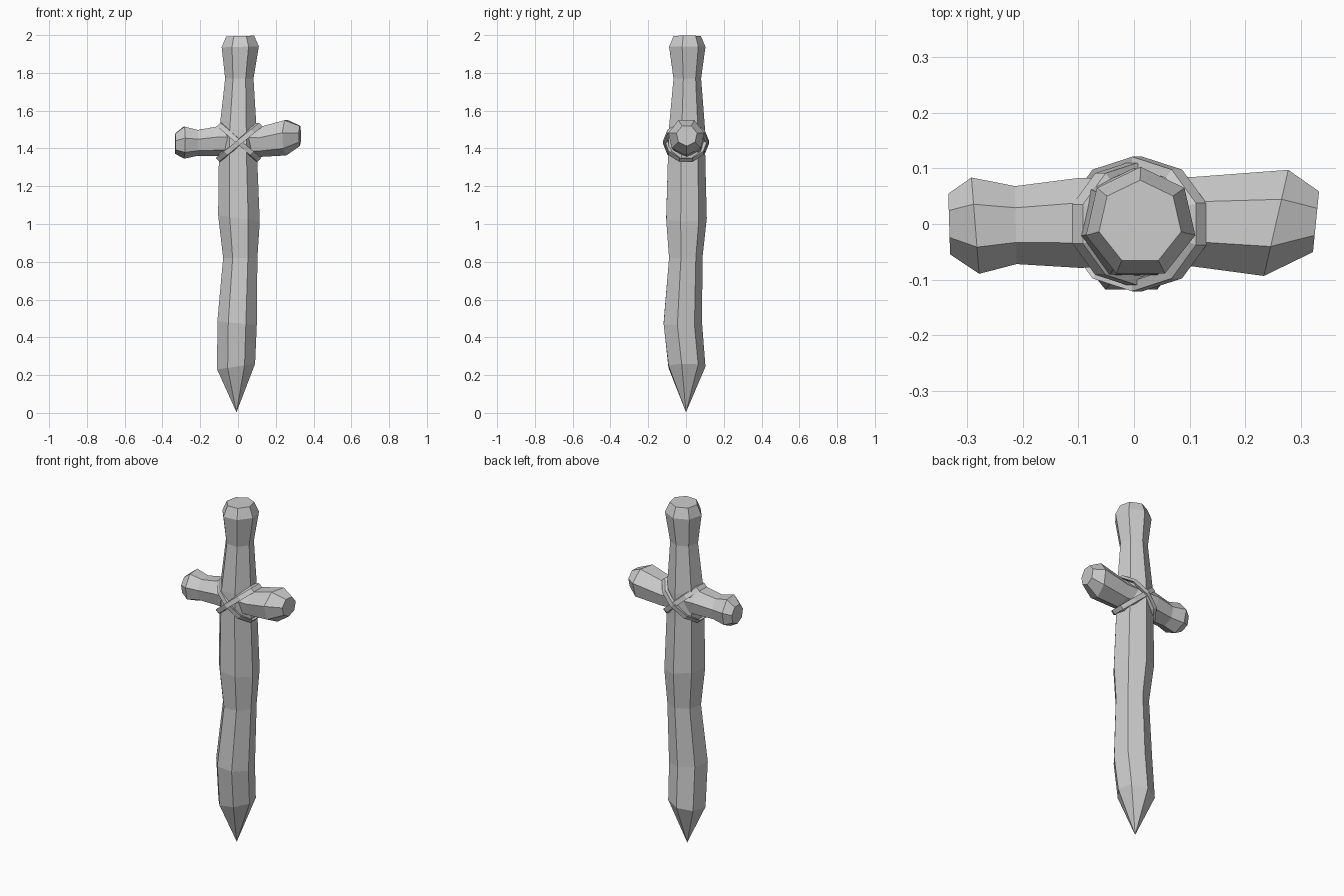
import bpy, bmesh
from math import sin, cos, pi, radians

if "Cube" in bpy.data.objects:
    bpy.data.objects.remove(bpy.data.objects["Cube"])


def build(name, rings, closed=False):
    """Skin a list of vertex rings into a flat-shaded mesh; a 1-point ring is a tip."""
    bm = bmesh.new()
    loops = [[bm.verts.new(p) for p in ring] for ring in rings]
    pairs = list(zip(loops, loops[1:]))
    if closed:
        pairs.append((loops[-1], loops[0]))
    for a, b in pairs:
        n = max(len(a), len(b))
        for i in range(n):
            j = (i + 1) % n
            if len(a) == 1:
                bm.faces.new((a[0], b[j], b[i]))
            else:
                bm.faces.new((a[i], a[j], b[j], b[i]))
    if not closed:
        for end in (loops[0], loops[-1]):
            if len(end) > 2:
                bm.faces.new(end)
    bmesh.ops.recalc_face_normals(bm, faces=bm.faces)
    mesh = bpy.data.meshes.new(name)
    bm.to_mesh(mesh)
    bm.free()
    obj = bpy.data.objects.new(name, mesh)
    bpy.context.collection.objects.link(obj)
    return obj


def heptagon(r, start):
    return [(r * cos(start + i * 2 * pi / 7), r * sin(start + i * 2 * pi / 7)) for i in range(7)]


# Carved wooden blade and grip: z, centre x, centre y, radius, slant along x
stake = [
    (0.245, -0.010, 0.000, 0.103, 0.15),
    (0.475, -0.005, -0.022, 0.107, -0.10),
    (0.820, 0.012, -0.006, 0.093, 0.00),
    (1.030, 0.005, -0.003, 0.113, -0.15),
    (1.350, 0.000, -0.002, 0.104, 0.00),
    (1.500, 0.000, 0.000, 0.101, 0.00),
    (1.770, 0.007, 0.003, 0.077, 0.00),
    (1.938, 0.012, 0.002, 0.101, 0.03),
    (1.995, 0.011, 0.003, 0.076, 0.03),
]
rings = [[(-0.008, 0, 0.003)]]
for z, cx, cy, r, k in stake:
    rings.append([(cx + x, cy + y, z + k * x) for x, y in heptagon(r, pi / 2)])
build("blade_and_grip", rings)

# Crossguard log: x, centre y, centre z, radius, slant along y
guard = [
    (-0.333, 0.000, 1.428, 0.056, -0.03),
    (-0.286, -0.003, 1.435, 0.089, -0.08),
    (-0.213, -0.002, 1.433, 0.072, -0.02),
    (-0.100, 0.002, 1.443, 0.083, 0.00),
    (0.110, 0.004, 1.438, 0.083, 0.00),
    (0.256, 0.002, 1.461, 0.098, 0.23),
    (0.328, 0.004, 1.469, 0.056, 0.10),
]
build("crossguard", [[(x + k * y, cy + y, cz + z) for y, z in heptagon(r, -pi / 2)]
                     for x, cy, cz, r, k in guard])

# Two slanted rope loops crossing around the joint
for name, side in (("rope_a", 1), ("rope_b", -1)):
    loop = []
    for i in range(10):
        t = 2 * pi * (i + 0.5) / 10
        ring = []
        for j in range(4):
            a = pi / 4 + j * pi / 2
            out, across = 0.013 * cos(a), 0.019 * sin(a)
            r = 0.108 + out + 0.004 * side
            ring.append((0.006 + r * cos(t) - side * across * 0.7, r * sin(t),
                         1.433 + side * 0.098 * cos(t) + across * 0.7))
        loop.append(ring)
    build(name, loop, closed=True)
